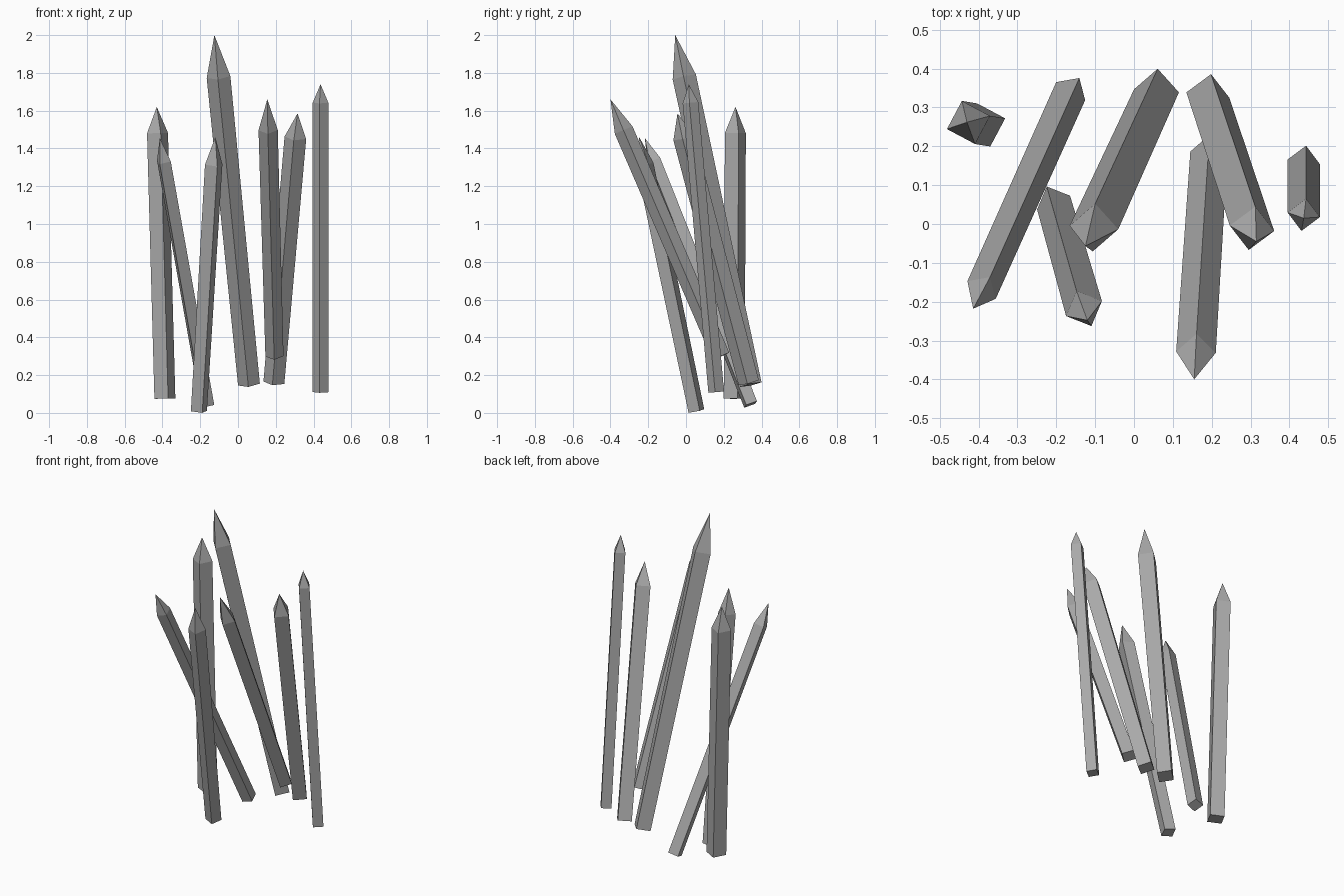
import bpy, bmesh
from math import cos, sin, radians
from mathutils import Vector

cube = bpy.data.objects.get("Cube")
if cube:
    bpy.data.objects.remove(cube, do_unlink=True)

grey = bpy.data.materials.new("stone_grey")
grey.use_nodes = True
grey.diffuse_color = (0.4, 0.4, 0.4, 1)
grey.node_tree.nodes["Principled BSDF"].inputs["Base Color"].default_value = (0.4, 0.4, 0.4, 1)


def spike(name, base, tip, shoulder, r_base, r_top, angle):
    """Leaning square post with a pyramid point; one corner faces the given angle."""
    base, tip = Vector(base), Vector(tip)
    axis = (tip - base).normalized()
    u = Vector((cos(radians(angle)), sin(radians(angle)), 0))
    u = (u - axis * u.dot(axis)).normalized()
    v = axis.cross(u)
    bm = bmesh.new()

    def ring(center, r):
        return [bm.verts.new(center + r * d) for d in (u, v, -u, -v)]

    low = ring(base, r_base)
    high = ring(base.lerp(tip, shoulder), r_top)
    point = bm.verts.new(tip)
    bm.faces.new(low[::-1])
    for i in range(4):
        j = (i + 1) % 4
        bm.faces.new((low[i], low[j], high[j], high[i]))
        bm.faces.new((high[i], high[j], point))
    mesh = bpy.data.meshes.new(name)
    bm.to_mesh(mesh)
    bm.free()
    mesh.materials.append(grey)
    bpy.context.collection.objects.link(bpy.data.objects.new(name, mesh))


# Name, base centre, tip, shoulder fraction, base radius, shoulder radius, corner angle
spike("spike_far_right", (-.387, .255, .076), (-.43, .262, 1.62), .91, .058, .058, 17)
spike("spike_crossing", (-.163, .342, .045), (-.414, -.218, 1.455), .914, .044, .043, 58)
spike("spike_front_right", (-.207, .055, .01), (-.12, -.248, 1.46), .9, .046, .05, 23)
spike("spike_tallest", (.058, .343, .15), (-.125, -.057, 2), .88, .058, .063, 86)
spike("spike_front_left", (.193, .185, .3), (.155, -.4, 1.66), .88, .048, .051, 88)
spike("spike_back_left", (.19, .332, .16), (.315, -.045, 1.585), .91, .056, .058, 83)
spike("spike_far_left", (.437, .16, .11), (.437, .015, 1.74), .94, .042, .042, 82)
